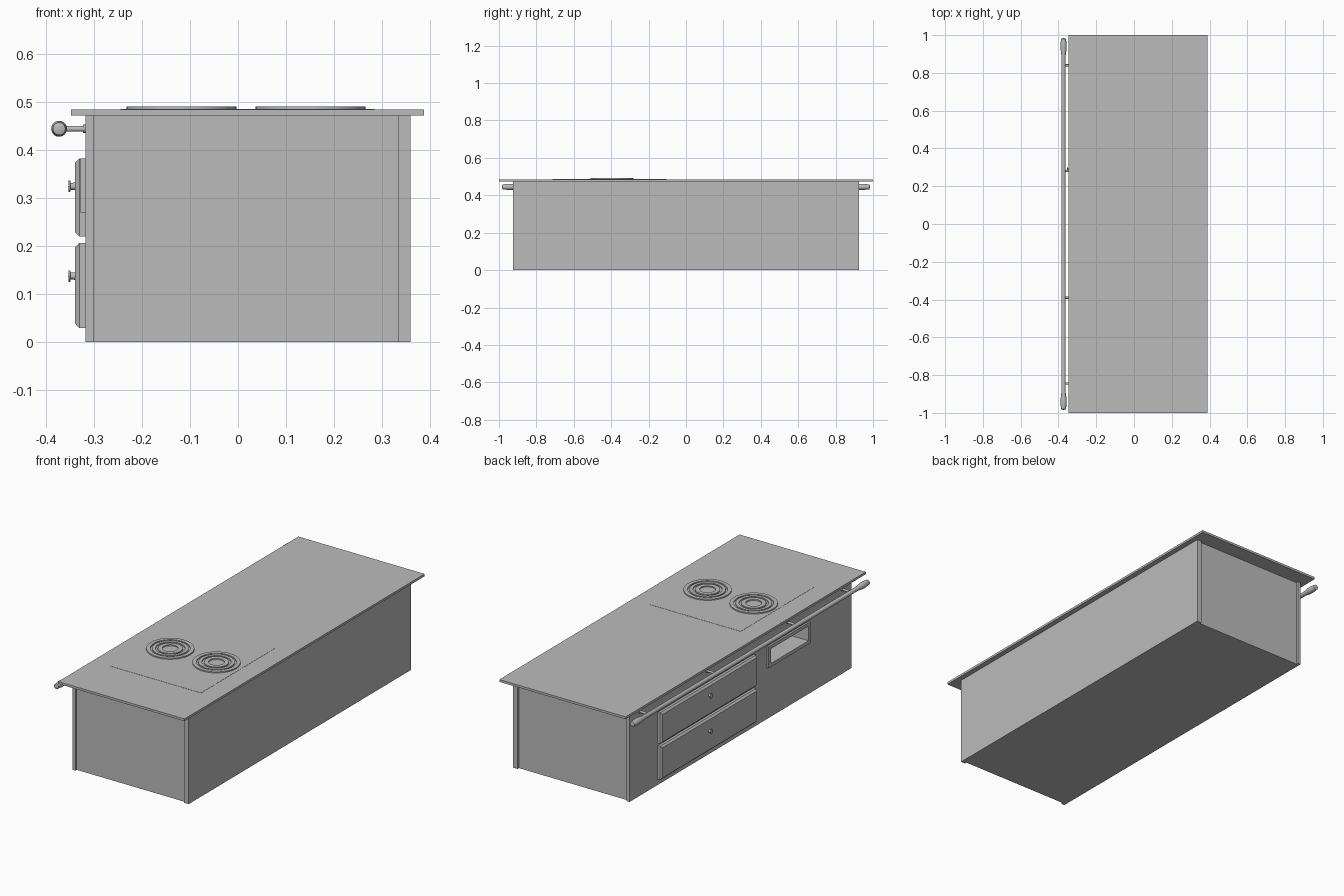
import bpy, bmesh, math
from mathutils import Matrix, Vector

cube = bpy.data.objects.get("Cube")
if cube:
    bpy.data.objects.remove(cube, do_unlink=True)

grey = bpy.data.materials.new("plain_grey")
grey.use_nodes = True
grey.diffuse_color = (0.5, 0.5, 0.5, 1)
grey.node_tree.nodes["Principled BSDF"].inputs["Base Color"].default_value = (0.5, 0.5, 0.5, 1)


def finish(name, bm, smooth=False):
    bmesh.ops.recalc_face_normals(bm, faces=bm.faces)
    mesh = bpy.data.meshes.new(name)
    bm.to_mesh(mesh)
    bm.free()
    mesh.materials.append(grey)
    ob = bpy.data.objects.new(name, mesh)
    bpy.context.collection.objects.link(ob)
    bpy.ops.object.select_all(action='DESELECT')
    ob.select_set(True)
    bpy.context.view_layer.objects.active = ob
    if smooth:
        bpy.ops.object.shade_smooth_by_angle(angle=math.radians(35))
    return ob


def add_box(bm, x, y, z):
    """Box from (min, max) pairs."""
    lo, hi = Vector((x[0], y[0], z[0])), Vector((x[1], y[1], z[1]))
    m = Matrix.Translation((lo + hi) / 2) @ Matrix.Diagonal((*(hi - lo), 1))
    return bmesh.ops.create_cube(bm, size=1, matrix=m)["verts"]


def box(name, x, y, z):
    bm = bmesh.new()
    add_box(bm, x, y, z)
    return finish(name, bm)


def lathe(name, profile, origin, axis, steps=24, closed=False):
    """Turn (radius, distance) points about an axis through origin."""
    bm = bmesh.new()
    verts = [bm.verts.new((r, 0, d)) for r, d in profile]
    edges = [bm.edges.new(p) for p in zip(verts, verts[1:])]
    if closed:
        edges.append(bm.edges.new((verts[-1], verts[0])))
    bmesh.ops.spin(bm, geom=verts + edges, cent=(0, 0, 0), axis=(0, 0, 1),
                   angle=math.tau, steps=steps)
    bmesh.ops.remove_doubles(bm, verts=bm.verts, dist=0.0001)
    turn = Vector((0, 0, 1)).rotation_difference(Vector(axis)).to_matrix().to_4x4()
    bm.transform(Matrix.Translation(origin) @ turn)
    return finish(name, bm, True)


def cut(ob, cutter):
    mod = ob.modifiers.new("niche", 'BOOLEAN')
    mod.operation = 'DIFFERENCE'
    mod.solver = 'EXACT'
    mod.object = cutter
    bpy.context.view_layer.objects.active = ob
    bpy.ops.object.modifier_apply(modifier=mod.name)


FACE = -0.318      # outer plane of the drawer side

# Cabinet, side panels and countertop
body = box("cabinet_body", (-0.30, 0.334), (-0.914, 0.914), (0, 0.473))
panel = box("drawer_side_panel", (FACE, -0.30), (-0.925, 0.925), (0, 0.473))
box("plain_side_panel", (0.334, 0.36), (-0.925, 0.925), (0, 0.473))
box("countertop", (-0.348, 0.388), (-1, 1), (0.473, 0.485))

# Open niche with a raised frame
ny, nz, rim = (-0.57, -0.22), (0.27, 0.383), 0.018
iy, iz = (ny[0] + rim, ny[1] - rim), (nz[0] + rim, nz[1] - rim)
cutter = box("niche_cutter", (-0.4, -0.16), iy, iz)
cutter.hide_render = True
for part in (body, panel):
    cut(part, cutter)
bpy.data.objects.remove(cutter, do_unlink=True)
bm = bmesh.new()
fx = (-0.328, FACE)
for z in ((nz[0], iz[0]), (iz[1], nz[1])):
    add_box(bm, fx, ny, z)
for y in ((ny[0], iy[0]), (iy[1], ny[1])):
    add_box(bm, fx, y, iz)
finish("niche_frame", bm)

# Drawers with chamfered fronts and round knobs
for name, z, kz in (("lower", (0.03, 0.207), 0.138), ("upper", (0.22, 0.383), 0.325)):
    bm = bmesh.new()
    add_box(bm, (-0.331, FACE), (-0.11, 0.69), z)
    front = min(bm.faces, key=lambda f: f.calc_center_median().x)
    bm.normal_update()
    bmesh.ops.inset_region(bm, faces=[front], thickness=0.013, depth=0.009)
    finish(name + "_drawer", bm)
    lathe(name + "_drawer_knob",
          [(0, 0), (0.008, 0), (0.007, 0.010), (0.012, 0.011), (0.012, 0.014), (0, 0.015)],
          (-0.339, 0.29, kz), (-1, 0, 0))

# Cooktop plate and ring burners
box("cooktop_plate", (-0.245, 0.285), (-0.715, -0.105), (0.484, 0.486))
for side, x in (("right", -0.118), ("left", 0.151)):
    for ring, (r0, r1) in (("outer", (0.095, 0.115)), ("middle", (0.070, 0.087)),
                           ("inner", (0.038, 0.060))):
        lathe(f"{side}_burner_{ring}_ring",
              [(r0, 0), (r1, 0), (r1, 0.007), (r0, 0.007)],
              (x, -0.395, 0.485), (0, 0, 1), 40, True)

# Towel rail with bulbous ends and wall brackets
half = [(0.011, 0.89), (0.0165, 0.93), (0.0165, 0.95), (0.013, 0.98), (0, 0.985)]
lathe("rail", [(r, -d) for r, d in reversed(half)] + half, (-0.373, 0, 0.445), (0, 1, 0))
for i, y in enumerate((-0.845, -0.39, 0.28, 0.84)):
    lathe(f"rail_bracket_{i + 1}",
          [(0, 0), (0.009, 0), (0.009, 0.005), (0.006, 0.005), (0.006, 0.055), (0, 0.055)],
          (FACE, y, 0.445), (-1, 0, 0), 16)
